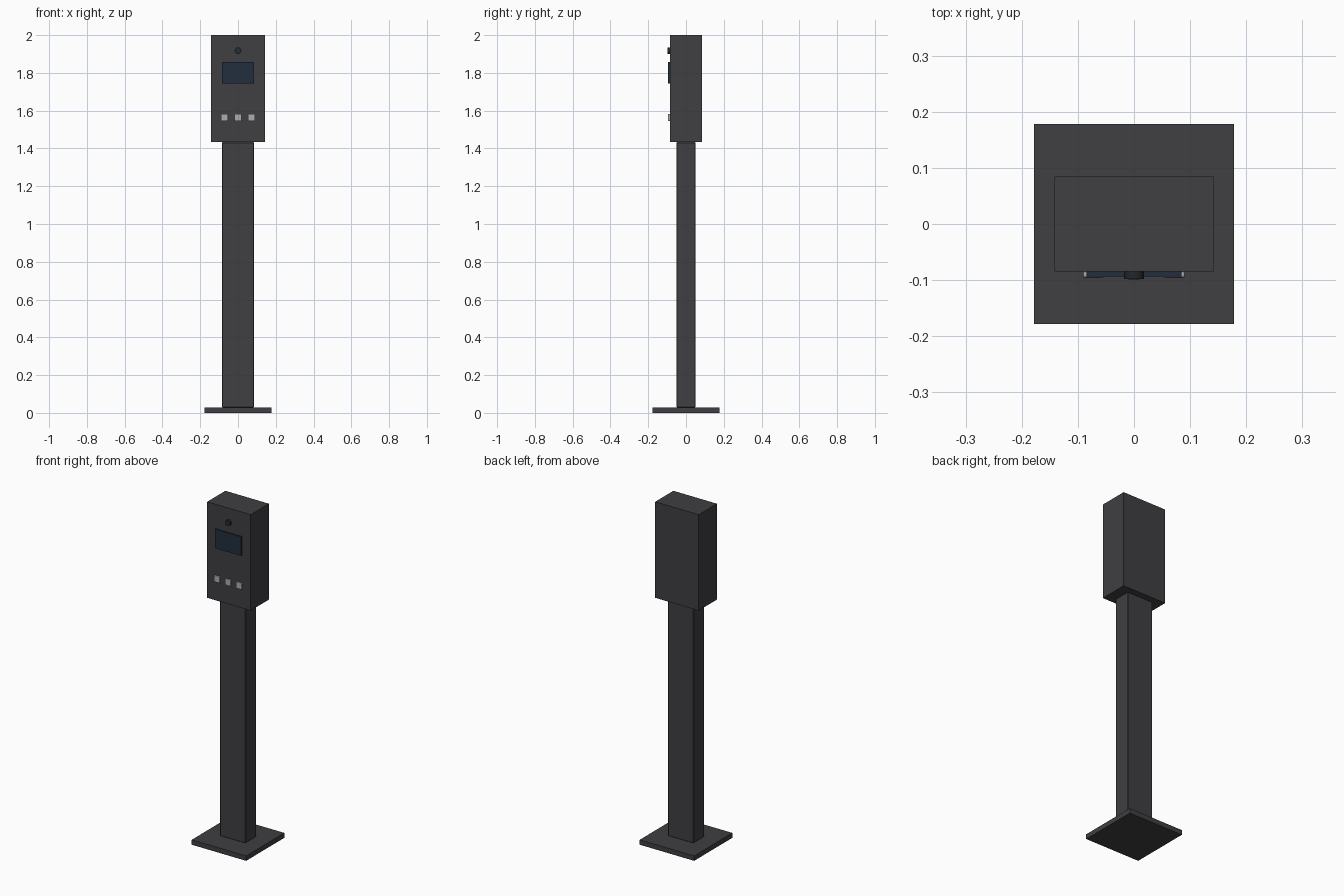
import bpy
from math import pi

if "Cube" in bpy.data.objects:
    bpy.data.objects.remove(bpy.data.objects["Cube"])


def material(name, rgb):
    m = bpy.data.materials.new(name)
    m.diffuse_color = (*rgb, 1)
    m.use_nodes = True
    m.node_tree.nodes["Principled BSDF"].inputs["Base Color"].default_value = m.diffuse_color
    return m


dark = material("dark_metal", (0.05, 0.05, 0.055))
glass = material("dark_glass", (0.015, 0.028, 0.048))
black = material("black_plastic", (0.018, 0.02, 0.025))
light = material("light_metal", (0.42, 0.42, 0.42))


def box(name, x, y, z, mat, bevel=0, segments=1):
    """Box from (min, max) ranges on each axis."""
    bpy.ops.mesh.primitive_cube_add(size=1, location=[sum(r) / 2 for r in (x, y, z)])
    ob = bpy.context.object
    ob.name = name
    ob.scale = [r[1] - r[0] for r in (x, y, z)]
    bpy.ops.object.transform_apply(location=False, rotation=False, scale=True)
    ob.data.materials.append(mat)
    if bevel:
        mod = ob.modifiers.new("bevel", 'BEVEL')
        mod.width = bevel
        mod.segments = segments
    return ob


def disc(name, radius, y, z, mat):
    """Cylinder facing the front, spanning the y range."""
    bpy.ops.mesh.primitive_cylinder_add(vertices=32, radius=radius, depth=y[1] - y[0],
                                        location=(0, sum(y) / 2, z), rotation=(pi / 2, 0, 0))
    ob = bpy.context.object
    ob.name = name
    ob.data.materials.append(mat)
    bpy.ops.object.shade_smooth_by_angle()
    return ob


# Foot plate, post and head
box("base_plate", (-0.178, 0.178), (-0.178, 0.178), (0, 0.029), dark)
box("post", (-0.084, 0.084), (-0.05, 0.05), (0.029, 1.433), dark, 0.003)
box("head_box", (-0.142, 0.142), (-0.085, 0.085), (1.433, 2.0), dark)

# Screen and camera
box("screen", (-0.085, 0.085), (-0.094, -0.084), (1.745, 1.857), glass)
disc("camera_housing", 0.0175, (-0.098, -0.084), 1.917, black)
disc("camera_lens", 0.010, (-0.099, -0.095), 1.917, glass)

# Row of push buttons
for i in (-1, 0, 1):
    cx = i * 0.072
    box(f"button_{i + 2}", (cx - 0.019, cx + 0.019), (-0.096, -0.084),
        (1.545, 1.583), light, 0.004, 2)
